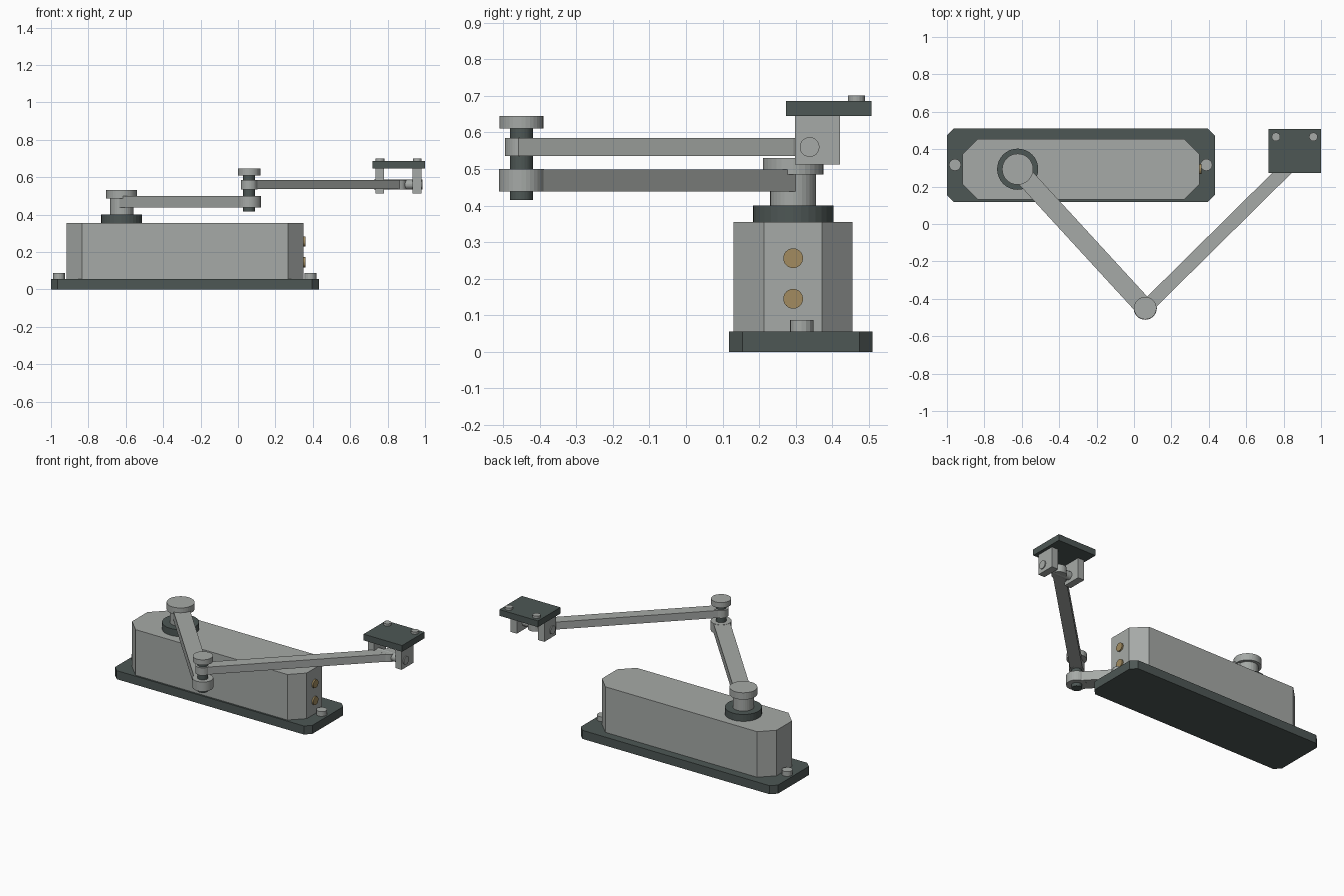
import bpy
import bmesh
import math
from mathutils import Vector, Matrix

if "Cube" in bpy.data.objects:
    bpy.data.objects.remove(bpy.data.objects["Cube"])


def material(name, rgb):
    m = bpy.data.materials.new(name)
    m.diffuse_color = (*rgb, 1)
    m.use_nodes = True
    m.node_tree.nodes["Principled BSDF"].inputs["Base Color"].default_value = m.diffuse_color
    return m


SILVER = material("silver grey", (0.38, 0.40, 0.385))
DARK = material("dark slate", (0.075, 0.095, 0.09))
BRASS = material("brass", (0.36, 0.26, 0.115))


def finish(bm, name, mat):
    bmesh.ops.recalc_face_normals(bm, faces=bm.faces)
    mesh = bpy.data.meshes.new(name)
    bm.to_mesh(mesh)
    bm.free()
    mesh.materials.append(mat)
    ob = bpy.data.objects.new(name, mesh)
    bpy.context.collection.objects.link(ob)
    return ob


def prism(name, mat, pts, z0, z1):
    """Extrude a flat outline from z0 to z1."""
    bm = bmesh.new()
    face = bm.faces.new([bm.verts.new((x, y, z0)) for x, y in pts])
    ext = bmesh.ops.extrude_face_region(bm, geom=[face])["geom"]
    verts = [v for v in ext if isinstance(v, bmesh.types.BMVert)]
    bmesh.ops.translate(bm, verts=verts, vec=(0, 0, z1 - z0))
    return finish(bm, name, mat)


def block(name, mat, x0, x1, y0, y1, z0, z1, c=0):
    """Box with optional chamfered vertical corners."""
    if c:
        pts = [(x0 + c, y0), (x1 - c, y0), (x1, y0 + c), (x1, y1 - c),
               (x1 - c, y1), (x0 + c, y1), (x0, y1 - c), (x0, y0 + c)]
    else:
        pts = [(x0, y0), (x1, y0), (x1, y1), (x0, y1)]
    return prism(name, mat, pts, z0, z1)


def cylinder(name, mat, start, end, r, n=32):
    a, b = Vector(start), Vector(end)
    d = b - a
    rot = d.to_track_quat('Z', 'Y').to_matrix().to_4x4()
    bm = bmesh.new()
    bmesh.ops.create_cone(bm, cap_ends=True, segments=n, radius1=r, radius2=r,
                          depth=d.length,
                          matrix=Matrix.Translation((a + b) / 2) @ rot)
    return finish(bm, name, mat)


def post(name, mat, xy, z0, z1, r, n=32):
    return cylinder(name, mat, (*xy, z0), (*xy, z1), r, n)


def bar(name, mat, p, q, width, z0, z1, trim=0):
    """Flat bar between two pivots, optionally trimmed at its start."""
    p, q = Vector(p), Vector(q)
    d = (q - p).normalized()
    p = p + d * trim
    n = Vector((-d.y, d.x)) * width / 2
    return prism(name, mat, [p - n, q - n, q + n, p + n], z0, z1)


SPINDLE = (-0.622, 0.293)
ELBOW = (0.06, -0.45)
HINGE = (0.857, 0.338)

# Mounting plate and closer body
block("mounting_plate", DARK, -1.0, 0.432, 0.118, 0.51, 0, 0.056, 0.036)
block("closer_body", SILVER, -0.918, 0.35, 0.13, 0.455, 0.056, 0.355, 0.083)
for side, x in (("left", -0.957), ("right", 0.387)):
    post(f"plate_screw_{side}", SILVER, (x, 0.316), 0.05, 0.087, 0.032, 16)

# Adjustment valves on the end face
for level, z in (("lower", 0.145), ("upper", 0.256)):
    cylinder(f"valve_{level}", BRASS, (0.34, 0.293, z), (0.36, 0.293, z), 0.027, 24)

# Spindle
post("spindle_collar", DARK, SPINDLE, 0.355, 0.4, 0.11)
post("spindle", SILVER, SPINDLE, 0.4, 0.5, 0.063)
post("spindle_cap", SILVER, SPINDLE, 0.485, 0.53, 0.083)

# Main arm with elbow eye
bar("main_arm", SILVER, SPINDLE, ELBOW, 0.1, 0.4385, 0.4985, 0.028)
post("main_arm_eye", SILVER, ELBOW, 0.438, 0.5, 0.062)

# Elbow pin
post("elbow_pin", DARK, ELBOW, 0.415, 0.612, 0.032, 24)
post("elbow_cap", SILVER, ELBOW, 0.61, 0.645, 0.06)

# Forearm with an eye at each end
bar("forearm", SILVER, ELBOW, HINGE, 0.073, 0.5355, 0.5845)
post("forearm_elbow_eye", SILVER, ELBOW, 0.535, 0.585, 0.045)
post("forearm_hinge_eye", SILVER, HINGE, 0.535, 0.585, 0.045)

# Frame bracket: plate, lugs, cross pin and screws
block("bracket_plate", DARK, 0.72, 1.0, 0.274, 0.507, 0.645, 0.686)
for side, s in (("left", -1), ("right", 1)):
    x = HINGE[0] + s * 0.1
    block(f"bracket_lug_{side}", SILVER, x - 0.023, x + 0.023, 0.298, 0.421, 0.512, 0.646)
    post(f"bracket_screw_{side}", SILVER, (x + 0.002, 0.466), 0.68, 0.701, 0.023, 16)
cylinder("bracket_pin", SILVER, (0.728, 0.338, 0.56), (0.986, 0.338, 0.56), 0.027, 24)
